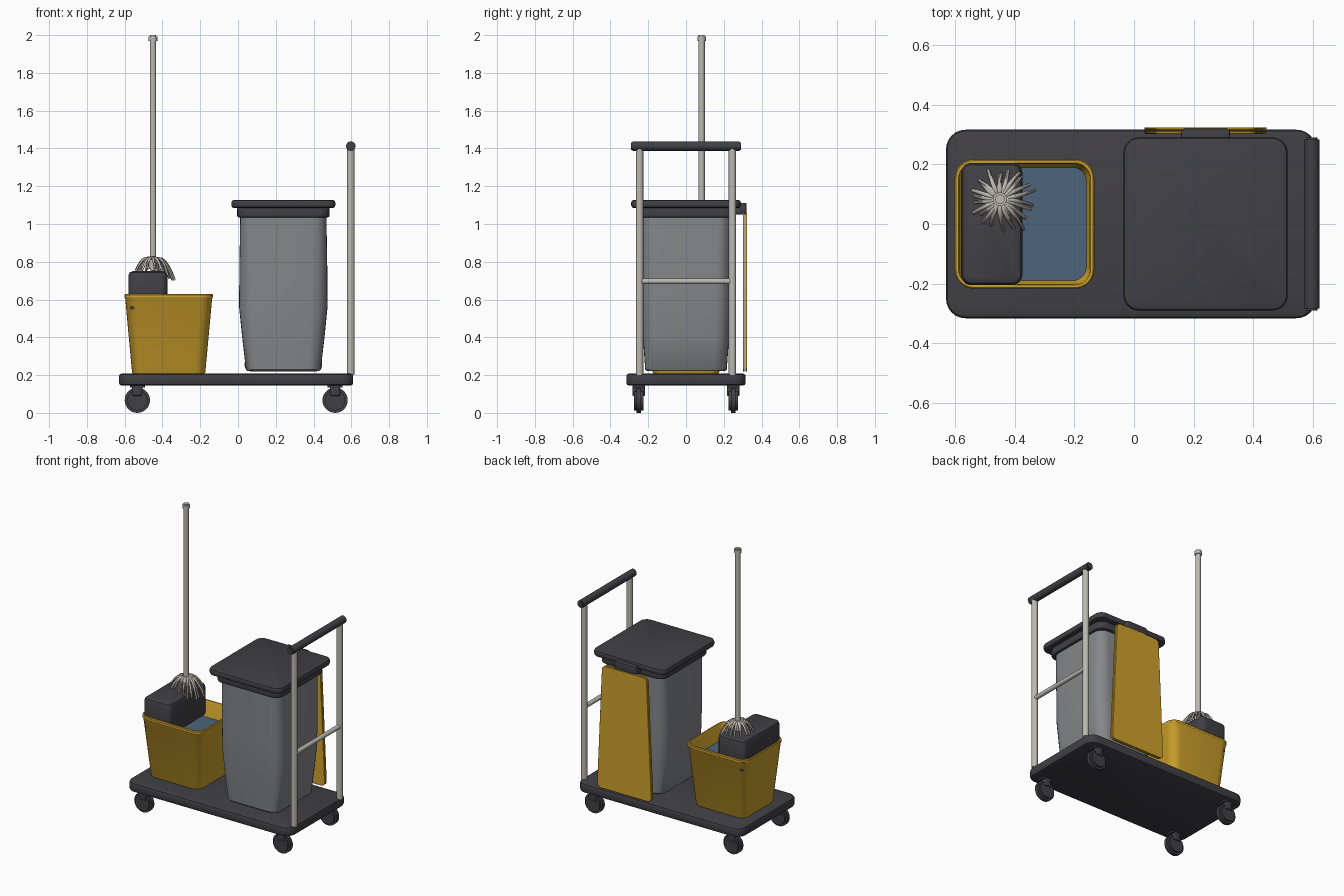
import bpy, bmesh, math, random
from mathutils import Vector

if "Cube" in bpy.data.objects:
    bpy.data.objects.remove(bpy.data.objects["Cube"])

random.seed(4)


def material(name, rgb):
    m = bpy.data.materials.new(name)
    m.diffuse_color = (*rgb, 1)
    m.use_nodes = True
    m.node_tree.nodes["Principled BSDF"].inputs["Base Color"].default_value = m.diffuse_color
    return m


DARK = material("charcoal plastic", (0.052, 0.050, 0.058))
YELLOW = material("yellow plastic", (0.62, 0.36, 0.025))
GREY = material("grey plastic", (0.235, 0.24, 0.25))
METAL = material("pale metal", (0.50, 0.49, 0.44))
STRAND = material("mop cotton", (0.50, 0.48, 0.42))
WATER = material("blue water", (0.075, 0.13, 0.20))


def finish(name, bm, mat, angle=35):
    bmesh.ops.recalc_face_normals(bm, faces=bm.faces)
    me = bpy.data.meshes.new(name)
    bm.to_mesh(me)
    bm.free()
    ob = bpy.data.objects.new(name, me)
    bpy.context.collection.objects.link(ob)
    me.materials.append(mat)
    bpy.ops.object.select_all(action='DESELECT')
    ob.select_set(True)
    bpy.context.view_layer.objects.active = ob
    bpy.ops.object.shade_smooth_by_angle(angle=math.radians(angle))
    return ob


def rounded_loft(name, cx, cy, sections, mat, steps=6):
    """Stack rounded rectangles (z, half x, half y, corner radius) and cap both ends."""
    bm = bmesh.new()
    rings = []
    for z, hx, hy, r in sections:
        ring = []
        for q, (sx, sy) in enumerate(((1, 1), (-1, 1), (-1, -1), (1, -1))):
            for i in range(steps + 1):
                a = (q + i / steps) * math.pi / 2
                ring.append(bm.verts.new((cx + sx * (hx - r) + r * math.cos(a),
                                          cy + sy * (hy - r) + r * math.sin(a), z)))
        rings.append(ring)
    n = len(rings[0])
    for lo, hi in zip(rings, rings[1:]):
        for i in range(n):
            bm.faces.new((lo[i], lo[(i + 1) % n], hi[(i + 1) % n], hi[i]))
    bm.faces.new(rings[0][::-1])
    bm.faces.new(rings[-1])
    return finish(name, bm, mat)


def soft_slab(name, cx, cy, z0, z1, hx, hy, r, e, mat):
    """Rounded slab whose top and bottom edges are softened by e."""
    k = e * 0.3
    return rounded_loft(name, cx, cy, [
        (z0, hx - e, hy - e, r - e), (z0 + k, hx - k, hy - k, r - k), (z0 + e, hx, hy, r),
        (z1 - e, hx, hy, r), (z1 - k, hx - k, hy - k, r - k), (z1, hx - e, hy - e, r - e)], mat)


def rod(name, p0, p1, radius, mat, bevel=0.004, sides=20):
    p0, p1 = Vector(p0), Vector(p1)
    d = p1 - p0
    bm = bmesh.new()
    bmesh.ops.create_cone(bm, cap_ends=True, segments=sides, radius1=radius,
                          radius2=radius, depth=d.length)
    caps = [e for e in bm.edges if abs(e.verts[0].co.z - e.verts[1].co.z) < 1e-5]
    bmesh.ops.bevel(bm, geom=caps, offset=bevel, segments=2, affect='EDGES')
    rot = d.to_track_quat('Z', 'Y').to_matrix()
    for v in bm.verts:
        v.co = rot @ v.co + (p0 + p1) / 2
    return finish(name, bm, mat)


# Platform
soft_slab("platform", -0.01, 0, 0.145, 0.208, 0.62, 0.316, 0.065, 0.014, DARK)

# Casters: rounded wheel, hood and swivel plate
for x in (-0.533, 0.514):
    for y in (-0.25, 0.25):
        rod("caster_wheel", (x, y - 0.026, 0.067), (x, y + 0.026, 0.067), 0.067, DARK, 0.013, 28)
        soft_slab("caster_hood", x, y, 0.09, 0.147, 0.027, 0.033, 0.012, 0.004, DARK)
        soft_slab("caster_plate", x, y, 0.134, 0.147, 0.04, 0.034, 0.012, 0.003, DARK)

# Bucket with open, hollow top and water inside
rounded_loft("bucket", -0.367, 0, [
    (0.205, 0.188, 0.170, 0.050), (0.215, 0.194, 0.176, 0.055), (0.605, 0.230, 0.212, 0.062),
    (0.612, 0.234, 0.217, 0.064), (0.625, 0.234, 0.217, 0.064), (0.630, 0.230, 0.213, 0.060),
    (0.630, 0.222, 0.205, 0.054), (0.622, 0.218, 0.201, 0.050), (0.235, 0.178, 0.160, 0.040)], YELLOW)
rounded_loft("water", -0.367, 0, [(0.515, 0.206, 0.189, 0.043), (0.520, 0.207, 0.190, 0.043)], WATER)

# Wringer hanging in the bucket
soft_slab("wringer", -0.477, 0, 0.53, 0.75, 0.103, 0.205, 0.035, 0.022, DARK)

# Mop: pole, end cap, socket and drooping strands
MX, MY = -0.45, 0.083
rod("mop_pole", (MX, MY, 0.79), (MX, MY, 1.98), 0.017, METAL)
rod("mop_cap", (MX, MY, 1.962), (MX, MY, 2.0), 0.023, METAL, 0.007)
rod("mop_socket", (MX, MY, 0.755), (MX, MY, 0.825), 0.022, METAL, 0.006)


def mop_strand(bm, angle, reach, drop):
    out = Vector((math.cos(angle), math.sin(angle), 0))
    side = Vector((-out.y, out.x, 0))
    curl = random.uniform(-0.02, 0.02)
    n, rings = 6, []
    for i in range(n + 1):
        t = i / n
        c = Vector((MX, MY, 0.815)) + out * (0.012 + reach * t) + side * curl * t * t
        c.z += 0.045 * t * (1 - t) - drop * t ** 2.2
        slope = Vector((0, 0, 0.045 * (1 - 2 * t) - 2.2 * drop * t ** 1.2)) + out * reach
        up = side.cross(slope).normalized()
        r = 0.0085 * (1 - 0.3 * t)
        rings.append([bm.verts.new(c + (side * math.cos(a) + up * math.sin(a)) * r)
                      for a in (k * math.tau / 6 for k in range(6))])
    for lo, hi in zip(rings, rings[1:]):
        for k in range(6):
            bm.faces.new((lo[k], lo[(k + 1) % 6], hi[(k + 1) % 6], hi[k]))
    bm.faces.new(rings[0])
    bm.faces.new(rings[-1])


strands = bmesh.new()
for i in range(26):
    a = i * math.tau / 26 + random.uniform(-0.1, 0.1)
    right = max(0, math.cos(a))
    mop_strand(strands, a, random.uniform(0.065, 0.095) + 0.03 * right,
               random.uniform(0.055, 0.075) + 0.04 * right)
finish("mop_strands", strands, STRAND, 60)

# Waste bin with bulging body, collar and lid
BX = 0.24
rounded_loft("bin_body", BX, 0, [
    (0.223, 0.192, 0.210, 0.065), (0.230, 0.198, 0.216, 0.070), (0.40, 0.218, 0.228, 0.078),
    (0.56, 0.234, 0.236, 0.085), (0.75, 0.233, 0.237, 0.080), (1.05, 0.228, 0.237, 0.065)], GREY)
soft_slab("bin_collar", BX, 0, 1.035, 1.09, 0.244, 0.256, 0.06, 0.008, DARK)
soft_slab("bin_lid", BX, 0, 1.085, 1.127, 0.275, 0.29, 0.05, 0.013, DARK)

# Folded floor sign: two tapered sheets held by a clip on the lid
def sign_sheet(name, y0, y1):
    bm = bmesh.new()
    r, steps, outline = 0.03, 5, []
    for q, (sx, z) in enumerate(((0.170, 1.06), (-0.170, 1.06), (-0.205, 0.22), (0.205, 0.22))):
        cx = BX + sx - math.copysign(r, sx)
        cz = z + (r if z < 0.5 else -r)
        for i in range(steps + 1):
            a = (q + i / steps) * math.pi / 2
            outline.append((cx + r * math.cos(a), cz + r * math.sin(a)))
    face = bm.faces.new([bm.verts.new((x, y0, z)) for x, z in outline])
    ext = bmesh.ops.extrude_face_region(bm, geom=[face])
    for v in ext["geom"]:
        if isinstance(v, bmesh.types.BMVert):
            v.co.y = y1
    rims = [e for e in bm.edges if abs(e.verts[0].co.y - e.verts[1].co.y) < 1e-6]
    bmesh.ops.bevel(bm, geom=rims, offset=0.002, segments=1, affect='EDGES')
    return finish(name, bm, YELLOW)


sign_sheet("sign_inner_sheet", 0.301, 0.311)
sign_sheet("sign_outer_sheet", 0.314, 0.324)
soft_slab("sign_clip", BX, 0.288, 1.05, 1.112, 0.082, 0.032, 0.014, 0.006, DARK)

# Push handle: two posts, grip and cross bar
HX = 0.597
for y in (-0.246, 0.246):
    rod("handle_post", (HX, y, 0.2), (HX, y, 1.41), 0.020, METAL)
rod("handle_grip", (HX, -0.29, 1.412), (HX, 0.29, 1.412), 0.025, DARK, 0.006)
rod("handle_cross_bar", (HX, -0.24, 0.697), (HX, 0.24, 0.697), 0.015, METAL)
